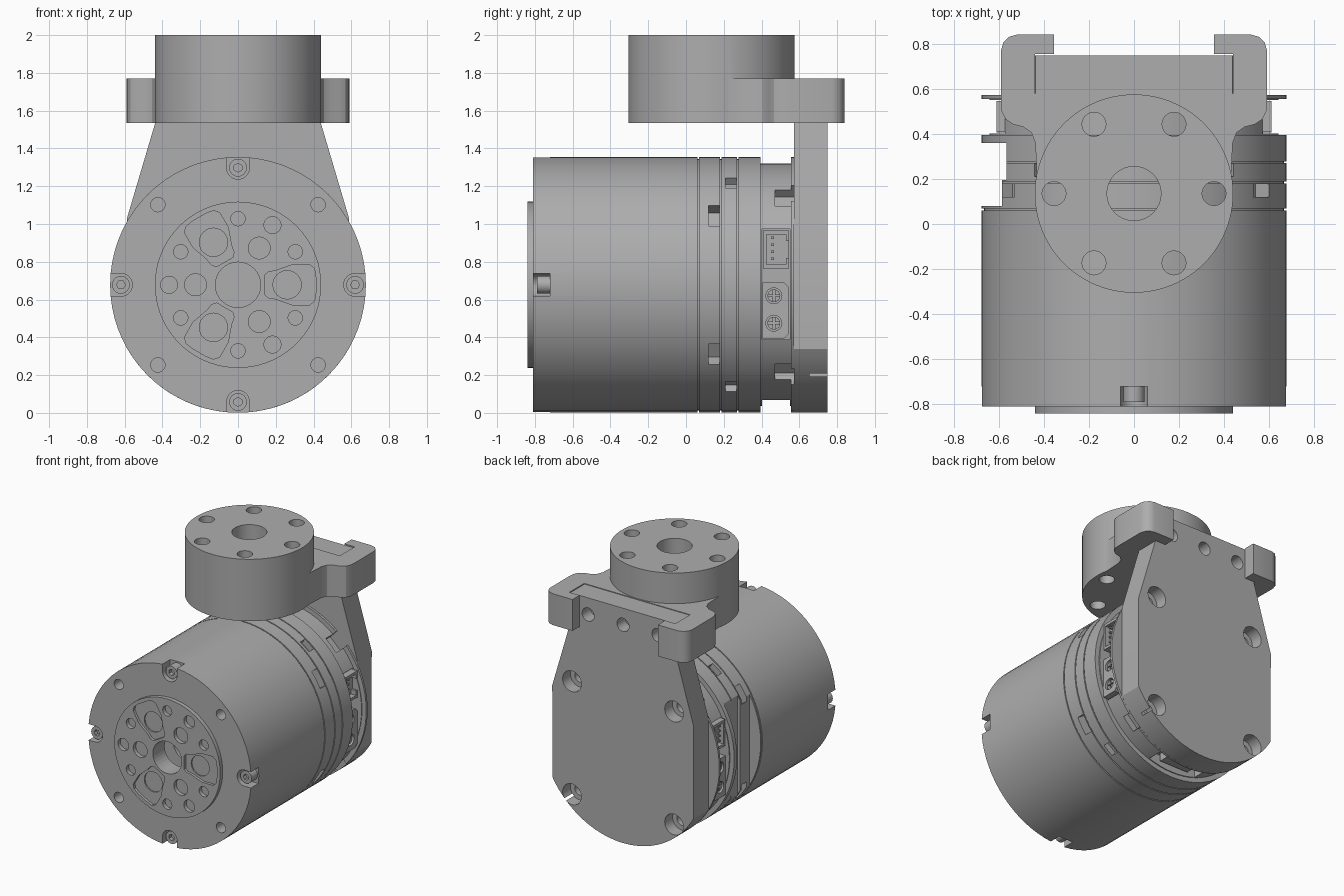
import bpy, bmesh
from math import sin, cos, radians, pi

if "Cube" in bpy.data.objects:
    bpy.data.objects.remove(bpy.data.objects["Cube"])

grey = bpy.data.materials.new("machined grey")
grey.use_nodes = True
grey.diffuse_color = (0.42, 0.42, 0.42, 1)
grey.node_tree.nodes["Principled BSDF"].inputs["Base Color"].default_value = (0.42, 0.42, 0.42, 1)

AXIS_Z = 0.678          # height of the motor axis
R = 0.677               # motor radius
QUARTERS = (45, 135, 225, 315)


def finish(bm, name):
    bmesh.ops.recalc_face_normals(bm, faces=bm.faces)
    mesh = bpy.data.meshes.new(name)
    bm.to_mesh(mesh)
    bm.free()
    mesh.materials.append(grey)
    ob = bpy.data.objects.new(name, mesh)
    bpy.context.collection.objects.link(ob)
    return ob


def prism(name, pts, lo, hi, axis="Y"):
    """Extrude a 2D outline along one axis."""
    place = {"X": lambda u, v, t: (t, u, v),
             "Y": lambda u, v, t: (u, t, v),
             "Z": lambda u, v, t: (u, v, t)}[axis]
    bm = bmesh.new()
    rings = [[bm.verts.new(place(u, v, t)) for u, v in pts] for t in (lo, hi)]
    for ring in rings:
        bm.faces.new(ring)
    n = len(pts)
    for i in range(n):
        j = (i + 1) % n
        bm.faces.new((rings[0][i], rings[0][j], rings[1][j], rings[1][i]))
    return finish(bm, name)


def lathe(name, profile, steps=72):
    """Spin (radius, y) points around the motor axis."""
    bm = bmesh.new()
    verts = [bm.verts.new((r, y, AXIS_Z)) for r, y in profile]
    edges = [bm.edges.new(p) for p in zip(verts, verts[1:])]
    bmesh.ops.spin(bm, geom=verts + edges, cent=(0, 0, AXIS_Z), axis=(0, 1, 0),
                   angle=2 * pi, steps=steps, use_duplicate=False)
    bmesh.ops.remove_doubles(bm, verts=bm.verts, dist=0.0005)
    return finish(bm, name)


def circle(u, v, r, n=24):
    return [(u + r * cos(2 * pi * i / n), v + r * sin(2 * pi * i / n)) for i in range(n)]


def rect(u0, u1, v0, v1):
    return [(u0, v0), (u1, v0), (u1, v1), (u0, v1)]


def turned(pts, deg):
    """Turn an outline about the motor axis, in the xz plane."""
    c, s = cos(radians(deg)), sin(radians(deg))
    return [(u * c - v * s, AXIS_Z + u * s + v * c) for u, v in pts]


def combine(ob, others, op="DIFFERENCE"):
    for other in others:
        mod = ob.modifiers.new("cut", "BOOLEAN")
        mod.operation, mod.solver, mod.object = op, "EXACT", other
    bpy.ops.object.select_all(action="DESELECT")
    ob.select_set(True)
    bpy.context.view_layer.objects.active = ob
    bpy.ops.object.convert(target="MESH")
    for other in others:
        bpy.data.objects.remove(other)


def around(r, angles, size, lo, hi, n=24):
    return [prism("cutter", turned(circle(r, 0, size, n), a), lo, hi) for a in angles]


# Motor housing with seam grooves and a stepped rear cover
profile = [(0, -0.81), (R, -0.81)]
for seam in (0.06, 0.18, 0.27):
    profile += [(R, seam), (R - 0.012, seam), (R - 0.012, seam + 0.008), (R, seam + 0.008)]
profile += [(R, 0.395), (0.642, 0.395), (0.642, 0.555), (R, 0.555), (R, 0.572), (0, 0.572)]
housing = lathe("motor_housing", profile)
cuts = around(0.6, QUARTERS, 0.038, -0.9, -0.72)
for a in (0, 90, 180, 270):
    # screw notches in the front rim
    cuts.append(prism("cutter", turned(rect(0.62, 0.8, -0.06, 0.06), a), -0.9, -0.72))
    cuts.append(prism("cutter", turned(circle(0.62, 0, 0.0605), a), -0.9, -0.721))
for base in (0, 180):
    for side in (1, -1):
        for angle, inner, half, lo, hi in ((33, 0.6, 0.065, 0.12, 0.178),
                                           (53, 0.63, 0.045, 0.21, 0.268),
                                           (46, 0.59, 0.06, 0.47, 0.65)):
            cuts.append(prism("cutter", turned(rect(inner, 0.8, -half, half), base + side * angle), lo, hi))
# connector windows on both sides and below, relief flats on the right
cuts += [prism("cutter", turned(rect(0.55, 0.8, -0.29, 0.295), 0), 0.402, 0.55),
         prism("cutter", turned(rect(0.55, 0.8, -0.29, 0.29), 180), 0.402, 0.55),
         prism("cutter", turned(rect(0.55, 0.8, -0.2, 0.2), 270), 0.402, 0.55),
         prism("cutter", rect(-0.8, -0.565, 0.2, 1.16), 0.195, 0.36),
         prism("cutter", rect(-0.8, -0.585, 0.2, 1.16), 0.08, 0.2)]
cuts += [prism("cutter", circle(0, AXIS_Z, 0.12, 32), -0.9, -0.45)]
combine(housing, cuts)

# Front output flange with its bolt pattern
flange = lathe("output_flange", [(0, -0.84), (0.44, -0.84), (0.44, -0.7), (0, -0.7)])
half = [(0.14, 0.05), (0.16, 0.068), (0.2, 0.075), (0.27, 0.1), (0.29, 0.107),
        (0.38, 0.107), (0.405, 0.085), (0.412, 0.04)]
pocket = half + [(u, -v) for u, v in reversed(half)]
seat = prism("cutter", circle(0, AXIS_Z, 0.45, 72), -0.805, -0.6)
combine(housing, [seat])
cuts = [prism("cutter", circle(0, AXIS_Z, 0.12, 32), -0.9, -0.6)]
cuts += around(0.35, range(30, 390, 60), 0.038, -0.9, -0.75)
cuts += around(0.365, (60, 180, 300), 0.045, -0.9, -0.75)
cuts += around(0.225, (60, 180, 300), 0.058, -0.9, -0.75)
for a in (0, 120, 240):
    cuts.append(prism("cutter", turned(pocket, a), -0.9, -0.82))
cuts += around(0.26, (0, 120, 240), 0.075, -0.9, -0.73)
combine(flange, cuts)


# Socket screws
def screw(name, r, angle, size, lo, hi):
    ob = prism(name, turned(circle(r, 0, size), angle), lo, hi)
    combine(ob, around(r, (angle,), size * 0.5, lo - 0.1, lo + 0.03, 6))


for i in range(4):
    screw("rim_screw", 0.62, i * 90, 0.047, -0.79, -0.71)
for i in range(3):
    screw("flange_screw", 0.26, i * 120, 0.055, -0.775, -0.72)


# Connectors in the side windows
def connector_pair(prefix, side):
    def span(a, b):
        return sorted((side * a, side * b))
    plug = prism(prefix + "_signal_socket", rect(0.408, 0.545, 0.765, 0.965), *span(0.5, 0.61), "X")
    combine(plug, [prism("cutter", rect(0.425, 0.53, 0.785, 0.945), *span(0.57, 0.7), "X"),
                   prism("cutter", rect(0.5, 0.6, 0.82, 0.91), *span(0.57, 0.7), "X")])
    for k in range(4):
        z = 0.81 + k * 0.037
        prism(prefix + "_pin", rect(0.45, 0.465, z, z + 0.012), *span(0.56, 0.6), "X")
    outline = [(0.405, 0.395), (0.52, 0.395), (0.545, 0.42), (0.545, 0.665), (0.52, 0.69), (0.405, 0.69)]
    power = prism(prefix + "_power_socket", outline, *span(0.5, 0.61), "X")
    combine(power, [prism("cutter", circle(0.465, z, 0.042), *span(0.57, 0.7), "X") for z in (0.475, 0.62)])
    for z in (0.475, 0.62):
        post = prism(prefix + "_power_pin", circle(0.465, z, 0.034), *span(0.55, 0.6), "X")
        combine(post, [prism("cutter", rect(0.46, 0.47, z - 0.05, z + 0.05), *span(0.58, 0.7), "X"),
                       prism("cutter", rect(0.42, 0.52, z - 0.005, z + 0.005), *span(0.58, 0.7), "X")])


connector_pair("left", 1)
connector_pair("right", -1)
prism("lower_socket", rect(-0.12, 0.12, 0.07, 0.2), 0.42, 0.53)

# Rear mounting plate: round bottom, straight sides, tapered top
arc = [(R * cos(radians(a)), AXIS_Z + R * sin(radians(a))) for a in range(-150, -29, 4)]
plate = prism("rear_plate", arc + [(0.588, 1.03), (0.437, 1.54), (0.437, 1.765),
                                   (-0.437, 1.765), (-0.437, 1.54), (-0.588, 1.03)], 0.573, 0.748)
cuts = around(0.6, QUARTERS, 0.078, 0.655, 0.85) + around(0.6, QUARTERS, 0.042, 0.6, 0.7)
cuts += [prism("cutter", circle(x, 1.64, 0.05), 0.65, 0.85) for x in (-0.29, 0, 0.29)]
combine(plate, cuts)

# Top bracket: round hub joined to a clamp that grips the plate
hub = prism("top_hub_bracket", circle(0, 0.135, 0.44, 96), 1.535, 2.0, "Z")
right_half = [(0.43, 0.2), (0.438, 0.36), (0.455, 0.405), (0.49, 0.43), (0.535, 0.442), (0.57, 0.465),
              (0.587, 0.5), (0.59, 0.54), (0.59, 0.77), (0.58, 0.805), (0.555, 0.83), (0.52, 0.84),
              (0.355, 0.84), (0.355, 0.755), (0.44, 0.755), (0.44, 0.58)]
clamp = prism("clamp", right_half + [(-x, y) for x, y in reversed(right_half)], 1.535, 1.77, "Z")
combine(hub, [clamp], "UNION")
cuts = [prism("cutter", circle(0, 0.135, 0.12, 32), 1.4, 2.2, "Z")]
for a in range(0, 360, 60):
    x, y = 0.355 * cos(radians(a)), 0.135 + 0.355 * sin(radians(a))
    cuts.append(prism("cutter", circle(x, y, 0.053), 1.4, 2.2, "Z"))
combine(hub, cuts)

# Smooth round walls, keep edges sharp
bpy.ops.object.select_all(action="DESELECT")
for ob in bpy.context.collection.objects:
    if ob.type == "MESH":
        ob.select_set(True)
        bpy.context.view_layer.objects.active = ob
bpy.ops.object.shade_smooth_by_angle(angle=radians(30))
